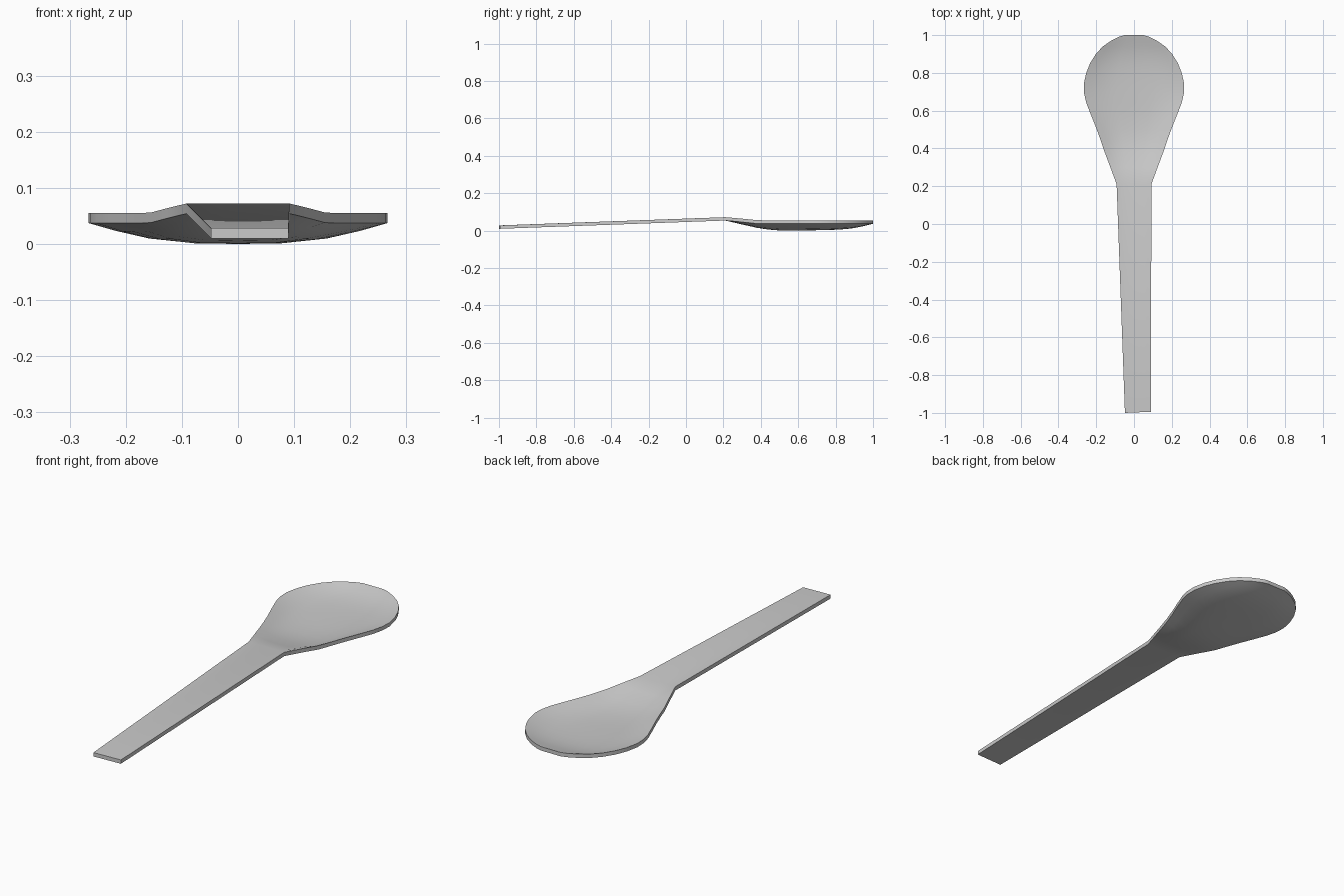
import bpy, bmesh

THICK = 0.018

# stations along the spoon: y, left x, right x, rim top z, floor top z
STATIONS = [
    (-1.000, -0.048, 0.090, 0.028, 0.028),
    (0.210, -0.092, 0.092, 0.072, 0.072),
    (0.300, -0.125, 0.125, 0.064, 0.051),
    (0.380, -0.155, 0.155, 0.056, 0.033),
    (0.440, -0.175, 0.175, 0.055, 0.024),
    (0.500, -0.197, 0.197, 0.055, 0.019),
    (0.580, -0.229, 0.229, 0.055, 0.018),
    (0.640, -0.252, 0.252, 0.055, 0.019),
    (0.690, -0.264, 0.264, 0.055, 0.020),
    (0.740, -0.266, 0.266, 0.055, 0.021),
    (0.800, -0.253, 0.253, 0.055, 0.023),
    (0.850, -0.233, 0.233, 0.055, 0.026),
    (0.900, -0.202, 0.202, 0.055, 0.032),
    (0.940, -0.165, 0.165, 0.055, 0.040),
    (0.972, -0.119, 0.119, 0.055, 0.048),
    (0.992, -0.078, 0.078, 0.055, 0.053),
    (1.000, -0.050, 0.050, 0.055, 0.055),
]
# cross-section: position across half the width, rise from floor (0) to rim (1)
HALF = [(0.0, 0.0), (0.34, 0.03), (0.6, 0.22), (0.82, 0.6), (1.0, 1.0)]
SECTION = [(-u, r) for u, r in reversed(HALF[1:])] + HALF

# spoon: upper skin lofted through the stations
bm = bmesh.new()
rows = []
for i, (y, left, right, rim, floor) in enumerate(STATIONS):
    row = []
    for u, rise in SECTION:
        x = left + (right - left) * (u + 1) / 2
        skew = 0.003 * (u + 1) if i == 0 else 0.0
        row.append(bm.verts.new((x, y + skew, floor + (rim - floor) * rise)))
    rows.append(row)
for a, b in zip(rows, rows[1:]):
    for j in range(len(a) - 1):
        bm.faces.new((a[j], a[j + 1], b[j + 1], b[j]))

# underside and edge wall: copy of the skin dropped straight down
top = bm.faces[:]
ext = bmesh.ops.extrude_face_region(bm, geom=top, use_keep_orig=True)
low = [g for g in ext["geom"] if isinstance(g, bmesh.types.BMVert)]
bmesh.ops.translate(bm, verts=low, vec=(0, 0, -THICK))
bmesh.ops.recalc_face_normals(bm, faces=bm.faces[:])

mesh = bpy.data.meshes.new("spoon")
bm.to_mesh(mesh)
bm.free()
spoon = bpy.data.objects.new("spoon", mesh)
bpy.context.collection.objects.link(spoon)
bpy.context.view_layer.objects.active = spoon
spoon.select_set(True)
bpy.ops.object.shade_smooth_by_angle(angle=0.6)
